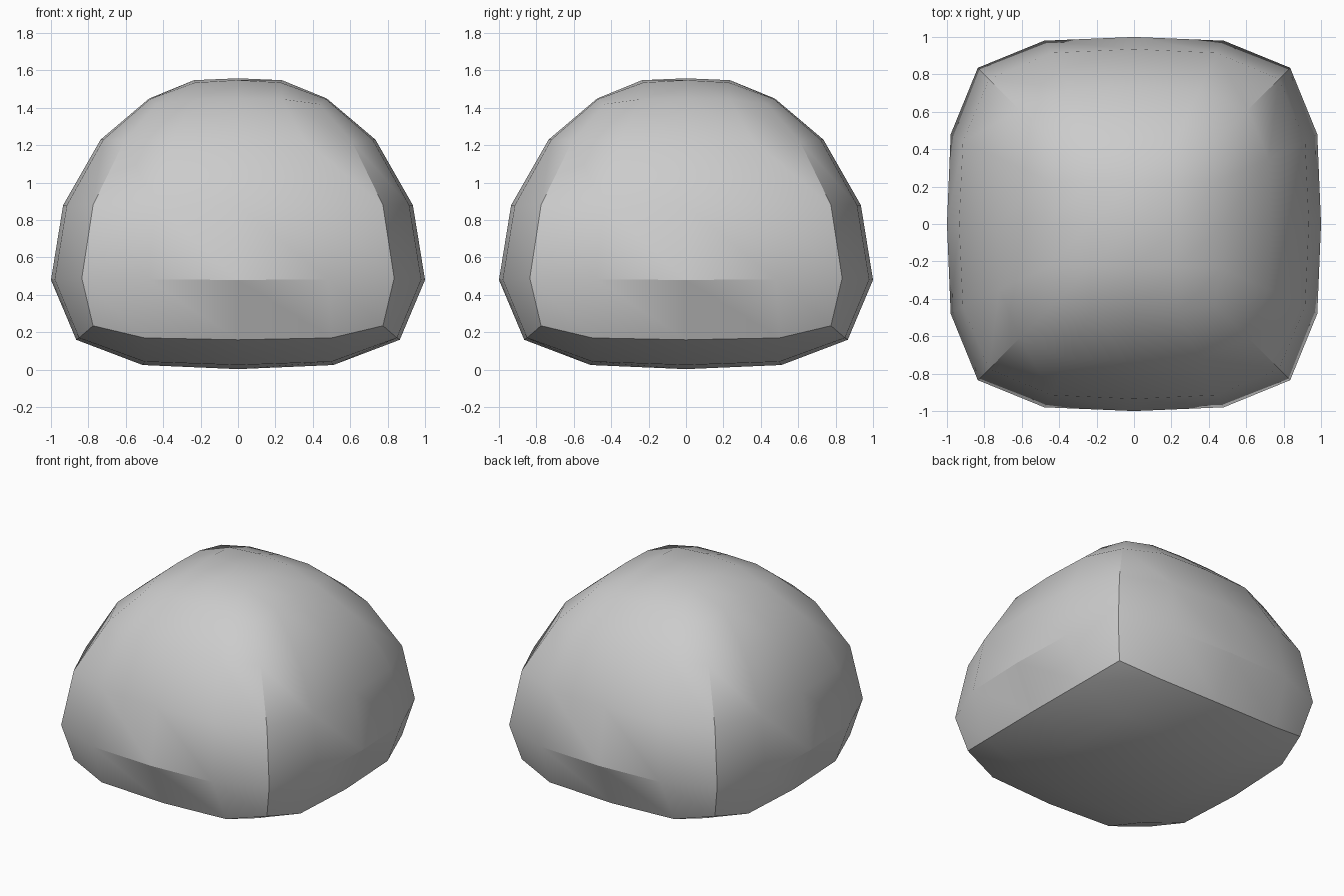
import bpy, bmesh, math

if "Cube" in bpy.data.objects:
    bpy.data.objects.remove(bpy.data.objects["Cube"])

# Outer ring of each level, bottom to top: (along, out, z) for mid-side, quarter and corner
RINGS = {
    -2: [(0, .865, .16), (.50, .85, .17), (.775, .775, .235)],
    -1: [(0, 1.0, .48), (.48, .98, .483), (.835, .835, .49)],
    0: [(0, .935, .88), (.44, .915, .88), (.775, .775, .88)],
    1: [(0, .735, 1.23), (.35, .72, 1.23), (.61, .61, 1.22)],
    2: [(0, .475, 1.45), (.235, .47, 1.447), (.435, .435, 1.42)],
}
# Inner points of the bottom and top caps: centre, mid-side, corner
CAPS = {
    -2: {(0, 0): (0, 0, 0.003), (1, 0): (0, .51, .025), (1, 1): (.50, .50, .043)},
    2: {(0, 0): (0, 0, 1.558), (1, 0): (0, .235, 1.548), (1, 1): (.23, .23, 1.535)},
}


def place(i, j, k):
    """Map a cube lattice point to the rounded dome."""
    hi, lo = max(abs(i), abs(j)), min(abs(i), abs(j))
    along, out, z = RINGS[k][lo] if hi == 2 else CAPS[k][(hi, lo)]
    x, y = (out, along) if abs(i) >= abs(j) else (along, out)
    return math.copysign(x, i), math.copysign(y, j), z


# Cube with a 4 x 4 grid on each face, inflated into the dome
bm = bmesh.new()
bmesh.ops.create_cube(bm, size=4)
bmesh.ops.subdivide_edges(bm, edges=bm.edges[:], cuts=3, use_grid_fill=True)
for v in bm.verts:
    v.co = place(*(round(c) for c in v.co))
bmesh.ops.recalc_face_normals(bm, faces=bm.faces[:])

mesh = bpy.data.meshes.new("rounded_dome")
bm.to_mesh(mesh)
bm.free()
dome = bpy.data.objects.new("rounded_dome", mesh)
bpy.context.collection.objects.link(dome)

# Smooth panels with crisp lower corners and rim
bpy.context.view_layer.objects.active = dome
dome.select_set(True)
bpy.ops.object.shade_smooth_by_angle(angle=math.radians(30))
